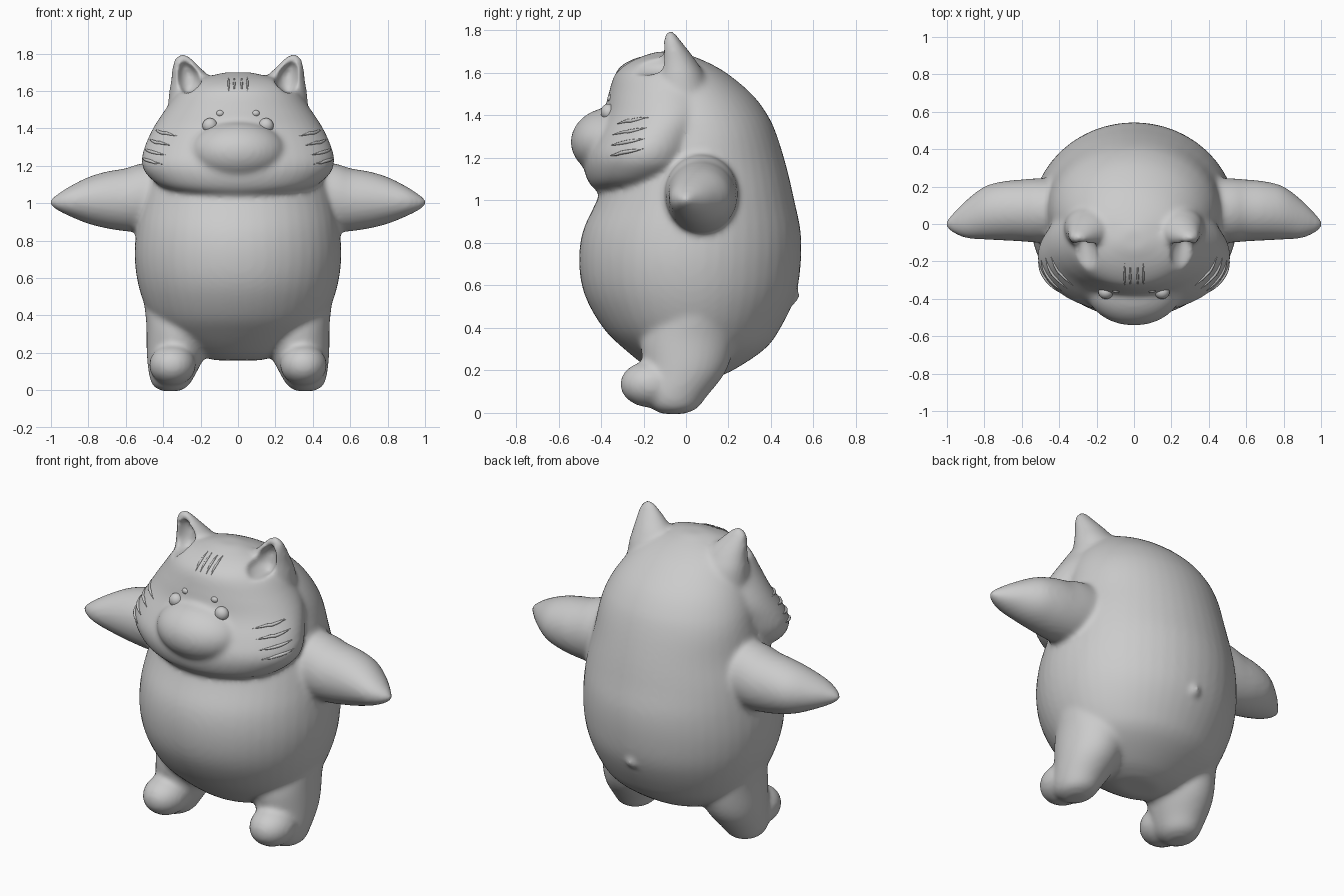
import bpy
import math
from mathutils import Vector

if "Cube" in bpy.data.objects:
    bpy.data.objects.remove(bpy.data.objects["Cube"], do_unlink=True)

grey = bpy.data.materials.new("plain grey")
grey.use_nodes = True
colour = (0.6, 0.6, 0.6, 1)
grey.diffuse_color = colour
grey.node_tree.nodes["Principled BSDF"].inputs["Base Color"].default_value = colour


def spline(rows, steps=5):
    """Smoothly interpolate the rows of a section table."""
    out = []
    for i in range(len(rows) - 1):
        p = [rows[max(0, min(len(rows) - 1, i + k))] for k in (-1, 0, 1, 2)]
        for s in range(steps):
            t = s / steps
            out.append([b + t * (c - a) / 2 + t * t * (a - 2.5 * b + 2 * c - d / 2)
                        + t ** 3 * (1.5 * (b - c) + (d - a) / 2)
                        for a, b, c, d in zip(*p)])
    return out + [list(rows[-1])]


def ring_point(row, angle):
    h, a0, a1, b0, b1 = row
    return (h, (a0 + a1) / 2 + (a1 - a0) / 2 * math.cos(angle),
            (b0 + b1) / 2 + (b1 - b0) / 2 * math.sin(angle))


def finish(obj):
    obj.data.materials.clear()
    obj.data.materials.append(grey)
    for poly in obj.data.polygons:
        poly.use_smooth = True
    return obj


def loft(name, rows, along_x=False, side=1, n=48):
    """Skin elliptical sections stacked along z, or along x."""
    verts, faces = [], []
    rows = spline(rows)
    for row in rows:
        for k in range(n):
            h, a, b = ring_point(row, math.tau * k / n)
            verts.append((side * h, a, b) if along_x else (side * a, b, h))
    for i in range(len(rows) - 1):
        for k in range(n):
            j = (k + 1) % n
            faces.append((i * n + k, i * n + j, i * n + n + j, i * n + n + k))
    faces.append(tuple(reversed(range(n))))
    faces.append(tuple(range(len(verts) - n, len(verts))))
    if side < 0:
        faces = [f[::-1] for f in faces]
    mesh = bpy.data.meshes.new(name)
    mesh.from_pydata(verts, [], faces)
    obj = bpy.data.objects.new(name, mesh)
    bpy.context.collection.objects.link(obj)
    return finish(obj)


def ball(name, centre, radii):
    bpy.ops.mesh.primitive_uv_sphere_add(segments=40, ring_count=24, location=centre)
    obj = bpy.context.object
    obj.name = name
    obj.scale = radii
    bpy.ops.object.transform_apply(location=False, rotation=False)
    return finish(obj)


def strand(name, points, radius):
    """Thin tapered fur ridge through the points."""
    curve = bpy.data.curves.new(name, "CURVE")
    curve.dimensions = "3D"
    curve.bevel_depth = radius
    curve.bevel_resolution = 2
    line = curve.splines.new("POLY")
    line.points.add(len(points) - 1)
    for i, p in enumerate(points):
        line.points[i].co = (*p, 1)
        line.points[i].radius = math.sin(math.pi * (i + 0.2) / (len(points) - 0.6))
    line.use_smooth = True
    curve.materials.append(grey)
    bpy.context.collection.objects.link(bpy.data.objects.new(name, curve))


def wide(rows):
    return [(z, -w, w, f, b) for z, w, f, b in rows]


# Torso: height, half width, front, back
torso = wide([
    (.16, .12, -.06, .12), (.2, .25, -.16, .22), (.3, .4, -.29, .37),
    (.4, .475, -.39, .445), (.55, .53, -.475, .515), (.7, .552, -.503, .54),
    (.85, .545, -.487, .54), (1.0, .52, -.42, .51), (1.15, .48, -.36, .475),
    (1.3, .45, -.3, .43), (1.4, .42, -.3, .385), (1.5, .365, -.28, .31),
    (1.6, .285, -.25, .19), (1.66, .2, -.21, .08), (1.7, .06, -.14, -.03)])
# Head with full cheeks
head = wide([
    (1.03, .22, -.4, -.1), (1.08, .39, -.455, 0), (1.15, .485, -.48, .1),
    (1.22, .515, -.475, .12), (1.3, .5, -.44, .15), (1.4, .455, -.39, .2),
    (1.5, .39, -.365, .2), (1.6, .315, -.33, .15), (1.66, .225, -.25, .05),
    (1.7, .07, -.14, -.05)])
# Arm: distance out, front, back, bottom, top
arm = [(.25, -.1, .25, .84, 1.23), (.5, -.1, .245, .845, 1.215),
       (.6, -.093, .238, .85, 1.187), (.7, -.088, .228, .865, 1.17),
       (.8, -.083, .2, .89, 1.14), (.9, -.075, .125, .93, 1.09),
       (.97, -.045, .055, .965, 1.045), (1.005, -.015, .015, .99, 1.015)]
# Leg: height, inner, outer, front, back
leg = [(-.005, .32, .4, -.11, -.01), (.02, .27, .45, -.16, .05),
       (.08, .23, .475, -.2, .1), (.2, .17, .488, -.2, .19),
       (.35, .12, .49, -.21, .23), (.5, .1, .5, -.15, .22), (.6, .2, .45, -.08, .15)]
ear = [(1.45, .1, .38, -.16, .12), (1.58, .11, .37, -.145, .09),
       (1.66, .14, .358, -.13, .045), (1.72, .195, .352, -.12, 0),
       (1.765, .24, .342, -.105, -.035), (1.795, .275, .315, -.09, -.06)]
ear_hollow = [(1.59, .25, .29, -.26, -.08), (1.63, .2, .325, -.26, -.06),
              (1.69, .205, .328, -.26, -.05), (1.735, .24, .32, -.26, -.06),
              (1.76, .275, .3, -.26, -.08)]

parts = [loft("torso", torso), loft("head", head),
         ball("muzzle", (0, -.34, 1.275), (.26, .203, .165)),
         ball("tail_nub", (0, .505, .55), (.035, .03, .035))]
cutters = []
for side in (1, -1):
    parts += [loft("arm", arm, True, side), loft("leg", leg, False, side),
              loft("ear", ear, False, side),
              ball("foot", (side * .35, -.165, .135), (.125, .145, .11))]
    cutters.append(loft("ear_hollow", ear_hollow, False, side))

# Fuse the parts into one soft skin and hollow the ears
bpy.ops.object.select_all(action="DESELECT")
for part in parts:
    part.select_set(True)
body = parts[0]
bpy.context.view_layer.objects.active = body
bpy.ops.object.join()
body.name = "body"


def apply(kind, **settings):
    mod = body.modifiers.new(kind.lower(), kind)
    for key, value in settings.items():
        setattr(mod, key, value)
    bpy.ops.object.modifier_apply(modifier=mod.name)


apply("REMESH", mode="VOXEL", voxel_size=.013)
for cutter in cutters:
    apply("BOOLEAN", operation="DIFFERENCE", object=cutter, solver="EXACT")
    bpy.data.objects.remove(cutter, do_unlink=True)
apply("REMESH", mode="VOXEL", voxel_size=.013)
apply("SMOOTH", factor=.5, iterations=8)
finish(body)


# Eyes, brows and fur ridges
def head_point(z, angle):
    row = min(spline(head, 20), key=lambda r: abs(r[0] - z))
    h, x, y = ring_point(row, angle)
    return Vector((x, y, h))


for side, label in ((1, "left"), (-1, "right")):
    ball(label + "_eye", (side * .15, -.365, 1.415), (.04, .036, .04))
    ball(label + "_brow", (side * .095, -.352, 1.48), (.022, .018, .018))
    for i in range(4):
        points = []
        for k in range(9):
            a = -math.radians(6 + i * 3 + k * 4)
            p = head_point(1.21 + i * .05 + .004 * (8 - k), a)
            points.append((side * p.x, p.y, p.z))
        strand(label + "_cheek_ridge", points, .009)
    for x in (.02, .05):
        points = []
        for z in (1.6, 1.62, 1.64, 1.66, 1.675):
            row = head_point(z, 0)
            p = head_point(z, -math.acos(x / row.x))
            points.append((side * p.x, p.y, p.z))
        strand(label + "_forehead_stripe", points, .006)
